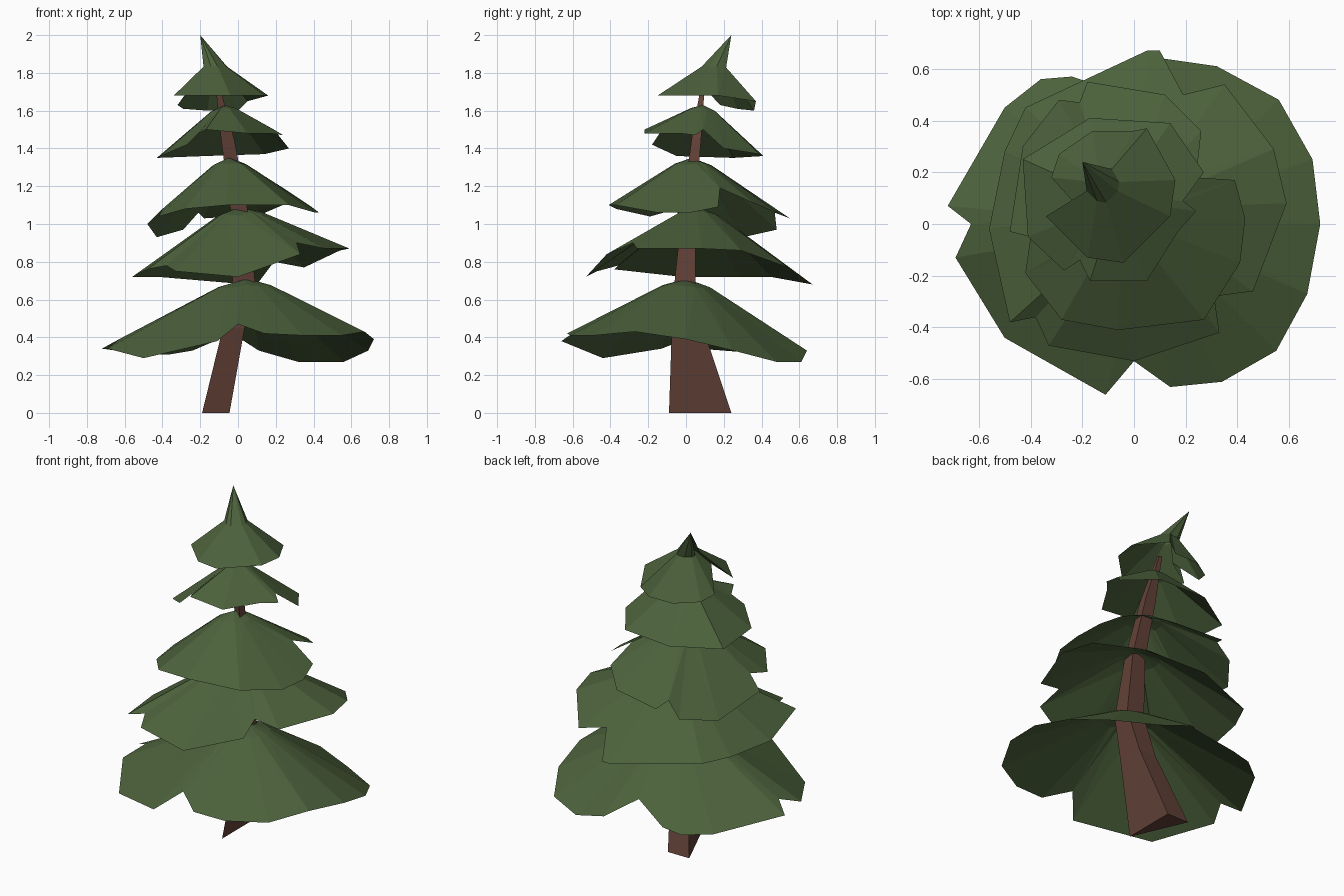
import bpy
import bmesh
from mathutils import Vector

cube = bpy.data.objects.get("Cube")
if cube:
    bpy.data.objects.remove(cube, do_unlink=True)


def make_material(name, colour):
    mat = bpy.data.materials.new(name)
    mat.use_nodes = True
    mat.diffuse_color = (*colour, 1)
    shader = next(n for n in mat.node_tree.nodes if n.type == "BSDF_PRINCIPLED")
    shader.inputs["Base Color"].default_value = (*colour, 1)
    shader.inputs["Roughness"].default_value = 0.9
    return mat


def make_object(name, bm, mat):
    mesh = bpy.data.meshes.new(name)
    bm.to_mesh(mesh)
    bm.free()
    mesh.materials.append(mat)
    obj = bpy.data.objects.new(name, mesh)
    bpy.context.collection.objects.link(obj)
    return obj


def bridge(bm, lower, upper):
    """Join two closed rings of equal length with quads."""
    count = len(lower)
    for i in range(count):
        j = (i + 1) % count
        bm.faces.new((lower[i], lower[j], upper[j], upper[i]))


def foliage(name, centre, rim, mat, tip=None, shoulder=0.2, drop=0.12):
    """Open skirt of needles: ragged rim, rounded shoulder ring, then a tip."""
    bm = bmesh.new()
    centre = Vector(centre)
    outer, inner = [], []
    for point in rim:
        point = Vector(point)
        arm = point - centre
        outer.append(bm.verts.new(point))
        inner.append(bm.verts.new(centre + Vector((arm.x * shoulder, arm.y * shoulder,
                                                   arm.z * drop))))
    bridge(bm, outer, inner)
    top = bm.verts.new(tip or centre)
    for i in range(len(inner)):
        bm.faces.new((inner[i], inner[(i + 1) % len(inner)], top))
    bmesh.ops.triangulate(bm, faces=[f for f in bm.faces if len(f.verts) == 4])
    return make_object(name, bm, mat)


needles = make_material("needle green", (0.073, 0.122, 0.045))
bark = make_material("bark brown", (0.122, 0.053, 0.039))

# Crooked three-sided trunk: height, left, right, front, back
sections = [
    (0, -.19, -.045, -.09, .24),
    (.45, -.08, .035, -.075, .09),
    (.7, -.03, .09, -.06, .05),
    (1.08, -.04, .05, -.02, .05),
    (1.45, -.09, -.02, .03, .08),
    (1.74, -.12, -.1, .08, .1),
]
bm = bmesh.new()
rings = []
for z, left, right, front, back in sections:
    corners = ((right, front), (right, back), (left, back))
    rings.append([bm.verts.new((x, y, z)) for x, y in corners])
for lower, upper in zip(rings, rings[1:]):
    bridge(bm, lower, upper)
bm.faces.new(rings[0][::-1])
bm.faces.new(rings[-1])
make_object("trunk", bm, bark)

# Foliage rims run counter-clockwise; the short arms are notches
foliage("bottom_foliage", (.05, 0, .71), [
    (.72, 0, .39), (.69, .25, .33), (.56, .48, .27), (.32, .61, .27),
    (.11, .64, .33), (-.03, .5, .42), (-.24, .57, .33), (-.36, .56, .31),
    (-.5, .45, .31), (-.72, .07, .34), (-.63, 0, .39), (-.69, -.13, .34),
    (-.5, -.44, .29), (-.11, -.66, .38), (0, -.53, .47), (.14, -.63, .42),
    (.34, -.61, .41), (.55, -.49, .41), (.67, -.27, .43)], needles)

foliage("lower_foliage", (.01, .06, 1.09), [
    (.59, .08, .87), (.54, .29, .86), (.35, .54, .77), (.19, .5, .8),
    (.1, .67, .68), (.05, .67, .68), (-.42, .45, .72), (-.5, .28, .72),
    (-.56, -.02, .72), (-.48, -.38, .76), (-.38, -.36, .78), (-.33, -.47, .75),
    (0, -.53, .72), (.33, -.42, .84), (.31, -.28, .9), (.46, -.26, .87)], needles)

foliage("middle_foliage", (-.05, .03, 1.35), [
    (.43, .02, 1.06), (.39, .17, 1.09), (.24, .18, 1.19), (.26, .36, 1.11),
    (.12, .5, 1.05), (-.18, .55, 1.03), (-.21, .47, 1.06), (-.29, .48, .97),
    (-.43, .3, .93), (-.48, -.03, 1), (-.4, -.05, 1.08), (-.42, -.19, 1.04),
    (-.28, -.37, 1.08), (-.06, -.41, 1.1), (.27, -.37, 1.1), (.41, -.15, 1.06)], needles)

foliage("upper_foliage", (-.07, .09, 1.63), [
    (.24, .05, 1.47), (.19, .09, 1.5), (.27, .2, 1.4), (.14, .39, 1.37),
    (-.17, .41, 1.36), (-.43, .25, 1.35), (-.41, -.05, 1.36), (-.27, -.18, 1.42),
    (-.21, -.14, 1.48), (-.17, -.22, 1.5), (.05, -.22, 1.48), (.17, -.03, 1.48)], needles)

# Crown has a bent spike instead of a rounded top
foliage("crown_foliage", (-.13, .16, 1.86), [
    (.16, .17, 1.68), (.05, .37, 1.65), (0, .36, 1.6), (-.16, .36, 1.6),
    (-.29, .27, 1.61), (-.32, .18, 1.63), (-.22, .07, 1.75), (-.34, .03, 1.68),
    (-.18, -.13, 1.68), (-.04, -.15, 1.68), (.14, .03, 1.68)], needles,
    tip=(-.2, .24, 2), shoulder=.25, drop=.15)
